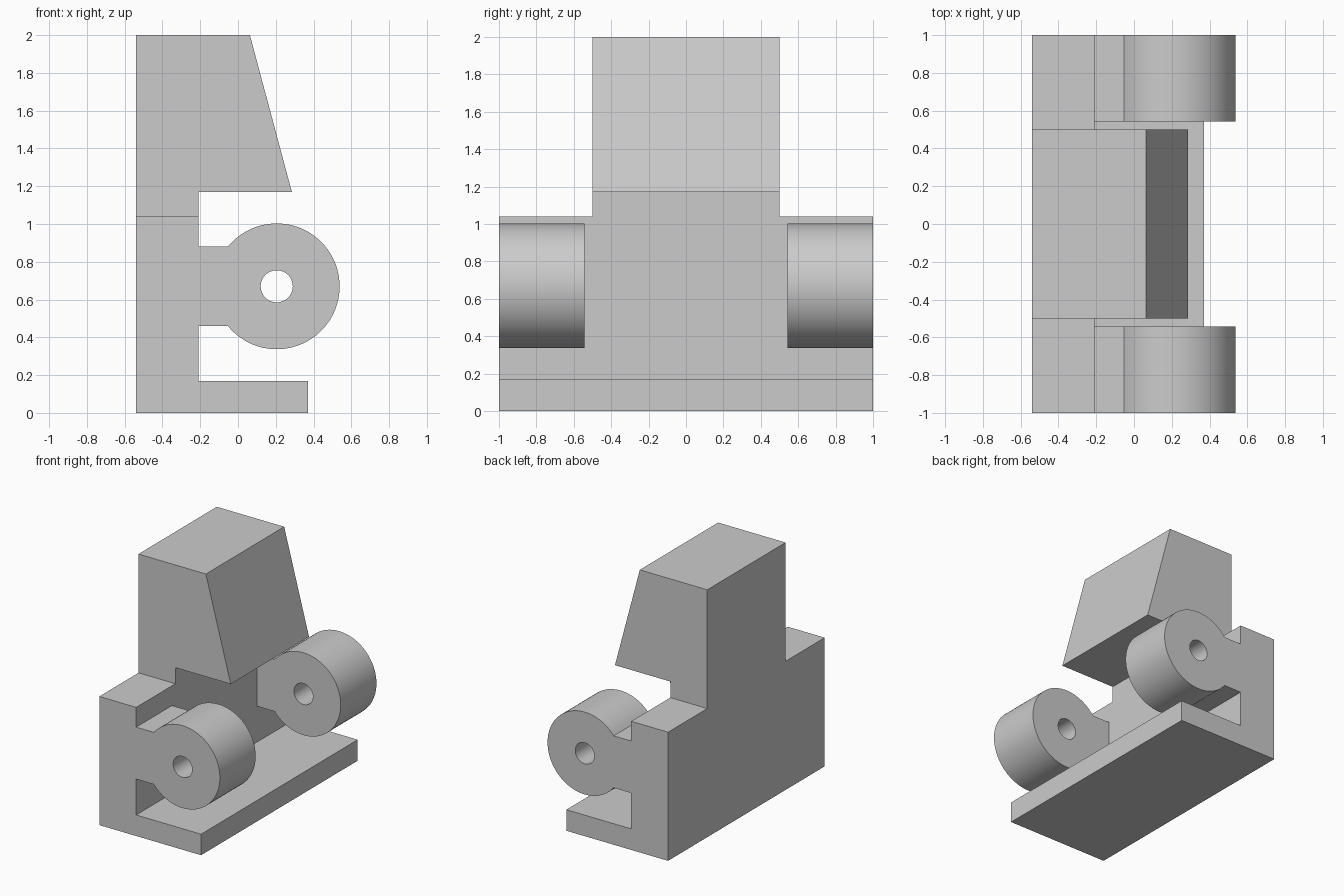
import bpy
import bmesh
from math import asin, cos, pi, radians, sin

cube = bpy.data.objects.get("Cube")
if cube:
    bpy.data.objects.remove(cube, do_unlink=True)

GREY = (0.6, 0.6, 0.6, 1)
grey = bpy.data.materials.new("plain grey")
grey.use_nodes = True
grey.diffuse_color = GREY
grey.node_tree.nodes["Principled BSDF"].inputs["Base Color"].default_value = GREY


def extrude_profile(name, loops, y0, y1):
    """Fill x/z outlines (later ones are holes) and extrude from y0 to y1."""
    bm = bmesh.new()
    edges = []
    for loop in loops:
        verts = [bm.verts.new((x, y0, z)) for x, z in loop]
        edges += [bm.edges.new((a, b)) for a, b in zip(verts, verts[1:] + verts[:1])]
    bmesh.ops.triangle_fill(bm, edges=edges, use_beauty=True)
    side = bmesh.ops.extrude_face_region(bm, geom=bm.faces[:], use_keep_orig=True)
    moved = [v for v in side["geom"] if isinstance(v, bmesh.types.BMVert)]
    bmesh.ops.translate(bm, verts=moved, vec=(0, y1 - y0, 0))
    bmesh.ops.recalc_face_normals(bm, faces=bm.faces[:])
    mesh = bpy.data.meshes.new(name)
    bm.to_mesh(mesh)
    bm.free()
    mesh.materials.append(grey)
    obj = bpy.data.objects.new(name, mesh)
    bpy.context.collection.objects.link(obj)
    return obj


def arc(cx, cz, r, start, end, n):
    angles = [start + (end - start) * i / n for i in range(n + 1)]
    return [(cx + r * cos(a), cz + r * sin(a)) for a in angles]


BACK, WALL, SHELF = -0.54, -0.21, 1.04

# Base plate with its back wall
extrude_profile("base_and_wall", [[
    (BACK, 0), (0.37, 0), (0.37, 0.17), (WALL, 0.17), (WALL, SHELF), (BACK, SHELF),
]], -1, 1)

# Overhanging upper block with a sloped face
extrude_profile("upper_block", [[
    (BACK, SHELF), (WALL, SHELF), (WALL, 1.17), (0.285, 1.17), (0.063, 2), (BACK, 2),
]], -0.5, 0.5)

# Round lugs on short necks, each with a through hole
CX, CZ, R, NECK = 0.205, 0.67, 0.333, 0.21
bend = pi - asin(NECK / R)
outline = [(WALL, CZ + NECK), (WALL, CZ - NECK)] + arc(CX, CZ, R, -bend, bend, 72)
hole = arc(CX, CZ, 0.085, 0, 2 * pi, 48)[:-1]
for name, y0, y1 in (("front_lug", -1, -0.543), ("back_lug", 0.543, 1)):
    lug = extrude_profile(name, [outline, hole], y0, y1)
    bpy.ops.object.select_all(action="DESELECT")
    lug.select_set(True)
    bpy.context.view_layer.objects.active = lug
    bpy.ops.object.shade_smooth_by_angle(angle=radians(30))
